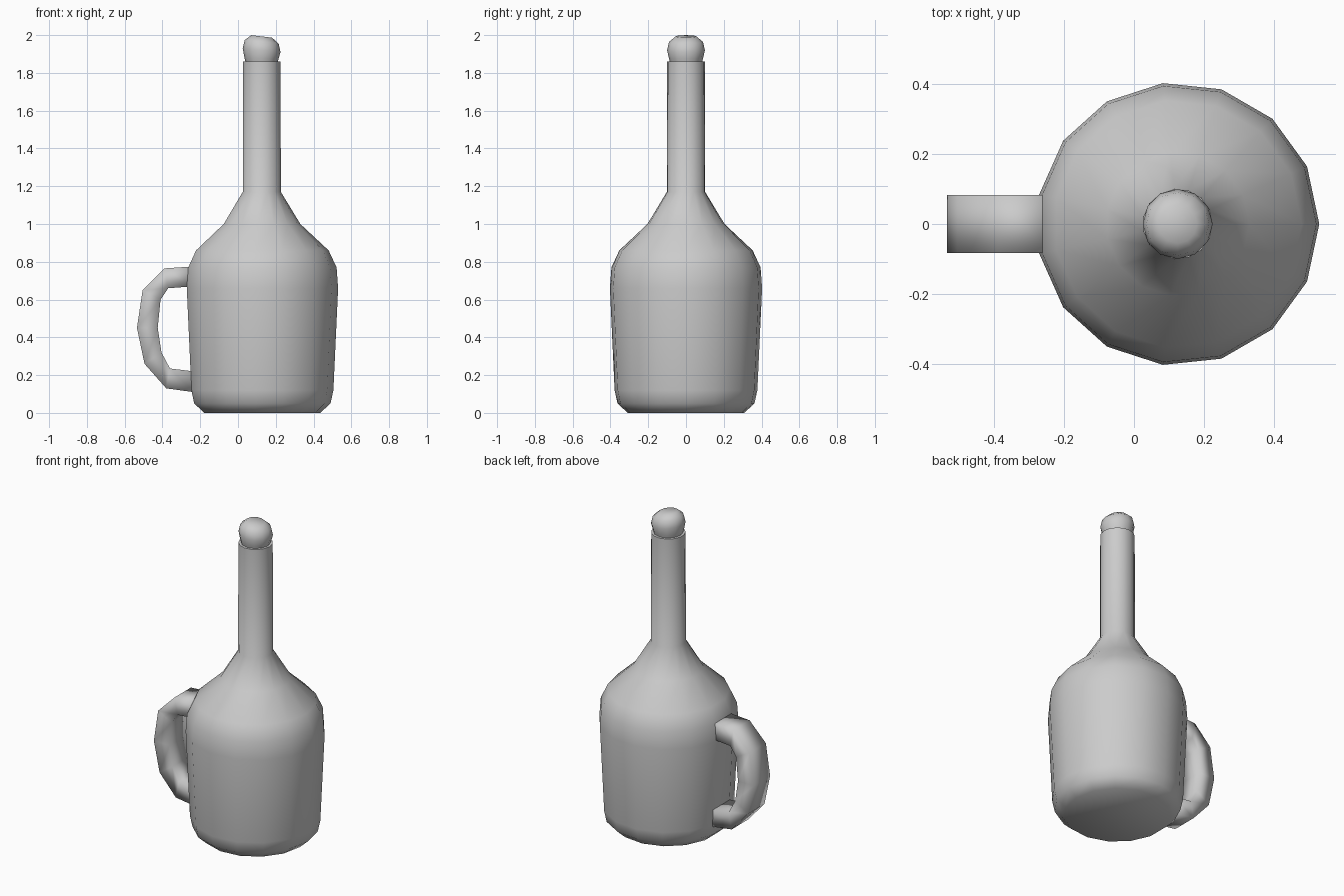
import bpy, bmesh
from math import cos, sin, pi, radians

if "Cube" in bpy.data.objects:
    bpy.data.objects.remove(bpy.data.objects["Cube"])

CX = 0.125


def finish(bm, name, angle):
    bmesh.ops.recalc_face_normals(bm, faces=bm.faces)
    me = bpy.data.meshes.new(name)
    bm.to_mesh(me)
    bm.free()
    ob = bpy.data.objects.new(name, me)
    bpy.context.collection.objects.link(ob)
    bpy.ops.object.select_all(action='DESELECT')
    ob.select_set(True)
    bpy.context.view_layer.objects.active = ob
    bpy.ops.object.shade_smooth_by_angle(angle=radians(angle))
    return ob


def loft(name, rings, angle):
    bm = bmesh.new()
    loops = [[bm.verts.new(p) for p in ring] for ring in rings]
    for a, b in zip(loops, loops[1:]):
        n = len(a)
        for i in range(n):
            j = (i + 1) % n
            bm.faces.new((a[i], a[j], b[j], b[i]))
    bm.faces.new(loops[0])
    bm.faces.new(loops[-1])
    return finish(bm, name, angle)


def circle(r, z, sides, tilt=0.0):
    pts = []
    for i in range(sides):
        a = 2 * pi * i / sides
        pts.append((CX + r * cos(a), r * sin(a), z - tilt * r * cos(a)))
    return pts


# Jug body and neck
profile = [(.31, 0), (.365, .05), (.38, .12), (.405, .66), (.397, .77),
           (.355, .86), (.205, 1.0), (.102, 1.17), (.1, 1.86), (.088, 1.86)]
loft("jug_body", [circle(r, z, 15) for r, z in profile], 70)

# Ball stopper with a tilted flat top
stopper = [(.08, 1.84, 0), (.09, 1.875, 0), (.1, 1.92, .1),
           (.09, 1.964, .1), (.055, 1.993, .12)]
loft("stopper", [circle(r, z, 12, t) for r, z, t in stopper], 70)

# Handle: rectangular section following outer and inner outlines
outer = [(-.24, .775), (-.39, .765), (-.505, .65), (-.535, .45),
         (-.495, .26), (-.38, .13), (-.235, .11)]
inner = [(-.24, .67), (-.37, .66), (-.41, .60), (-.425, .45),
         (-.405, .32), (-.36, .235), (-.235, .22)]
w = 0.083
loft("handle", [[(xo, -w, zo), (xo, w, zo), (xi, w, zi), (xi, -w, zi)]
                for (xo, zo), (xi, zi) in zip(outer, inner)], 120)
